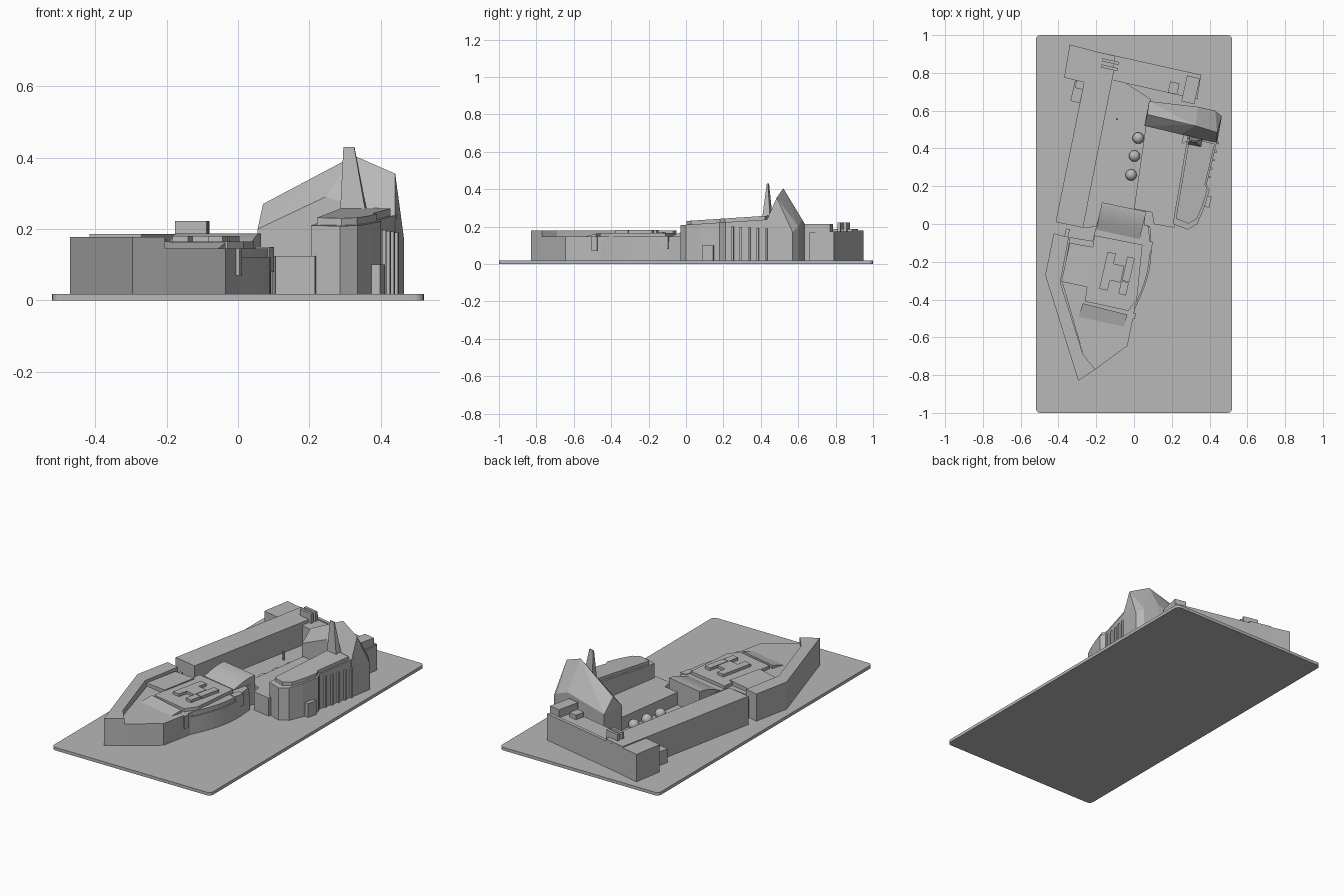
import bpy, bmesh, math
from mathutils import Vector

default_cube = bpy.data.objects.get("Cube")
if default_cube:
    bpy.data.objects.remove(default_cube, do_unlink=True)

grey = bpy.data.materials.new("plaster_grey")
grey.use_nodes = True
tone = (0.48, 0.48, 0.48, 1)
grey.diffuse_color = tone
grey.node_tree.nodes["Principled BSDF"].inputs["Base Color"].default_value = tone

GROUND = 0.018


def finish(name, bm):
    """Turn a bmesh into a grey object."""
    bmesh.ops.recalc_face_normals(bm, faces=bm.faces)
    mesh = bpy.data.meshes.new(name)
    bm.to_mesh(mesh)
    bm.free()
    mesh.materials.append(grey)
    obj = bpy.data.objects.new(name, mesh)
    bpy.context.scene.collection.objects.link(obj)
    return obj


def prism(name, outline, top, bottom=GROUND):
    """Extrude a plan outline; top is a height or a function of x and y."""
    height = top if callable(top) else (lambda x, y: top)
    bm = bmesh.new()
    low = [bm.verts.new((x, y, bottom)) for x, y in outline]
    high = [bm.verts.new((x, y, height(x, y))) for x, y in outline]
    bm.faces.new(low[::-1])
    bm.faces.new(high)
    count = len(outline)
    for i in range(count):
        j = (i + 1) % count
        bm.faces.new((low[i], low[j], high[j], high[i]))
    return finish(name, bm)


def hull(name, points):
    """Faceted solid around a few corner points."""
    bm = bmesh.new()
    for p in points:
        bm.verts.new(p)
    result = bmesh.ops.convex_hull(bm, input=bm.verts[:])
    loose = [v for v in bm.verts if not v.link_faces]
    bmesh.ops.delete(bm, geom=loose, context="VERTS")
    return finish(name, bm)


def block(name, centre, size, top, bottom=GROUND, turn=-0.22):
    """Box turned to follow the street grid."""
    c, s = math.cos(turn), math.sin(turn)
    corners = []
    for u, v in ((-1, -1), (1, -1), (1, 1), (-1, 1)):
        dx, dy = u * size[0] / 2, v * size[1] / 2
        corners.append((centre[0] + dx * c - dy * s, centre[1] + dx * s + dy * c))
    return prism(name, corners, top, bottom)


# Base plate with rounded corners
plate = []
r = 0.025
for quarter, (sx, sy) in enumerate(((1, 1), (-1, 1), (-1, -1), (1, -1))):
    for step in range(6):
        a = (quarter + step / 5) * math.pi / 2
        plate.append((sx * (0.52 - r) + r * math.cos(a), sy * (1 - r) + r * math.sin(a)))
prism("base_plate", plate, GROUND, 0)

# Long west building and north building
prism("west_building", [(-.23, .92), (-.415, .01), (-.27, -.02), (-.11, .79), (-.10, .89)], .186)
prism("north_building", [(-.23, .92), (-.11, .76), (.335, .66), (.355, .79)], .168)
prism("north_parapet", [(-.23, .92), (-.225, .90), (.35, .77), (.355, .79)], .174)
prism("northwest_block", [(-.34, .95), (-.37, .775), (-.265, .75), (-.225, .92)], .18)
block("northwest_stair", (-.30, .70), (.05, .11), .10)
block("northwest_stair_head", (-.285, .735), (.05, .04), .14)
for i in range(2):
    block(f"roof_plant_{i}", (-.125 - .005 * i, .86 - .033 * i), (.09, .016), .223, .16)
block("northeast_block", (.30, .71), (.07, .14), .215)
block("northeast_stair_head", (.21, .72), (.05, .06), .195)

# Courtyard deck with domes and small posts
prism("courtyard_deck", [(-.27, -.02), (.03, 0), (.09, .66), (-.11, .79)], .05)
for i, (x, y) in enumerate(((.022, .455), (.003, .36), (-.015, .26))):
    bm = bmesh.new()
    bmesh.ops.create_uvsphere(bm, u_segments=20, v_segments=12, radius=.03)
    bmesh.ops.translate(bm, verts=bm.verts, vec=Vector((x, y, .072)))
    dome = finish(f"courtyard_dome_{i}", bm)
    for poly in dome.data.polygons:
        poly.use_smooth = True
block("courtyard_post", (-.09, .555), (.01, .01), .10)

# Southwest wing, tapering to the sharp south tip
prism("southwest_wing", [(-.425, -.05), (-.47, -.27), (-.295, -.83), (-.205, -.77),
                         (-.27, -.69), (-.39, -.31), (-.345, -.07)], .178)
block("southwest_link", (-.355, -.05), (.02, .05), .13)

# South main hall and its raised roofs
prism("south_hall", [(-.38, -.31), (-.27, -.69), (-.205, -.77), (-.035, -.645), (0, -.475),
                     (.05, -.10), (.06, .06), (-.17, .10), (-.22, -.09), (-.34, -.07)], .146)
prism("south_upper_roof", [(-.21, -.06), (.045, -.11), (.015, -.40), (-.03, -.46), (-.26, -.41)], .165, .14)
prism("west_lecture_roof", [(-.385, -.305), (-.245, -.335), (-.20, -.125), (-.34, -.10)],
      lambda x, y: .17 + .05 * (x + .25), .14)
prism("south_ramp_roof", [(-.295, -.495), (-.055, -.545), (-.035, -.48), (-.27, -.42)],
      lambda x, y: .148 + .25 * (y + .535 + .21 * (x + .05)), .14)

# Skylight made of two long bars and a cross bar
block("skylight_west", (-.14, -.25), (.045, .20), .181, .16)
block("skylight_cross", (-.09, -.26), (.06, .09), .181, .16)
block("skylight_north_east", (-.03, -.24), (.04, .13), .181, .16)
block("skylight_south_east", (-.055, -.34), (.04, .07), .181, .16)

# Bowed east front of the hall
bow = []
for step in range(13):
    t = step / 12
    bow.append((-.005 + .09 * t + .042 * math.sin(math.pi * t), -.47 + .46 * t))
prism("bowed_front", bow + [(-.05, 0), (-.08, -.45)], .12)
prism("bowed_cornice", [(x - .008, y) for x, y in bow] + [(-.05, 0), (-.08, -.45)], .146, .11)
block("bow_end_south", (-.012, -.485), (.04, .03), .146, .07)
block("bow_end_north", (.075, -.12), (.04, .06), .15, .08)

# Curved roof of the central foyer
profile = []
for step in range(9):
    t = step / 8
    profile.append((t, .148 + .04 * math.sin(t * math.pi / 2)))
bm = bmesh.new()
rows = []
for t, z in profile:
    west = Vector((-.20, -.03, z)).lerp(Vector((-.17, .115, z)), t)
    east = Vector((.03, -.08, z)).lerp(Vector((.065, .065, z)), t)
    rows.append([bm.verts.new(p) for p in
                 (west, east, (east.x, east.y, GROUND), (west.x, west.y, GROUND))])
for a, b in zip(rows, rows[1:]):
    for k in range(4):
        n = (k + 1) % 4
        bm.faces.new((a[k], a[n], b[n], b[k]))
bm.faces.new(rows[0])
bm.faces.new(rows[-1][::-1])
finish("foyer_roof", bm)

# Low nave and the porch beside it
prism("low_nave", [(.0, .08), (.15, .05), (.29, .56), (.08, .64)], .125)
prism("nave_porch", [(.095, .06), (.105, 0), (.215, -.02), (.30, .45), (.20, .40)], .125)

# East hall with a rising roof, chamfered eaves and facade fins
slope = lambda x, y: .222 + .065 * y
east = [(.205, 0), (.285, -.03), (.335, .0), (.37, .08), (.40, .18), (.385, .21), (.445, .46), (.29, .50)]
prism("east_hall", east, lambda x, y: slope(x, y) - .012)
mid = Vector((.32, .2))
crown = [mid + (Vector(p) - mid) * .86 for p in east]
prism("east_hall_crown", [tuple(p) for p in crown], lambda x, y: slope(x, y) + .008, .15)
for i in range(5):
    t = i / 4
    block(f"facade_fin_{i}", (.393 + .045 * t, .25 + .18 * t), (.022, .012), .20 - .01 * t)
block("east_door", (.385, .12), (.04, .06), .10)

# Tall faceted roof hall with a broken ridge
hull("steep_hall", [
    (.055, .52, GROUND), (.08, .65, GROUND), (.34, .62, GROUND), (.43, .60, GROUND),
    (.465, .57, GROUND), (.44, .43, GROUND),
    (.055, .52, .20), (.08, .65, .19), (.34, .62, .24), (.43, .60, .20),
    (.465, .57, .17), (.44, .43, .23), (.245, .475, .29),
    (.07, .58, .27), (.29, .525, .385), (.325, .52, .405), (.44, .485, .355)])

# Slender blade tower
hull("blade_tower", [
    (.285, .415, .12), (.365, .40, .12), (.37, .455, .12), (.29, .47, .12),
    (.285, .42, .23), (.36, .405, .23), (.365, .45, .23), (.29, .465, .23),
    (.295, .438, .43), (.325, .432, .43), (.326, .438, .43), (.296, .444, .43)])
